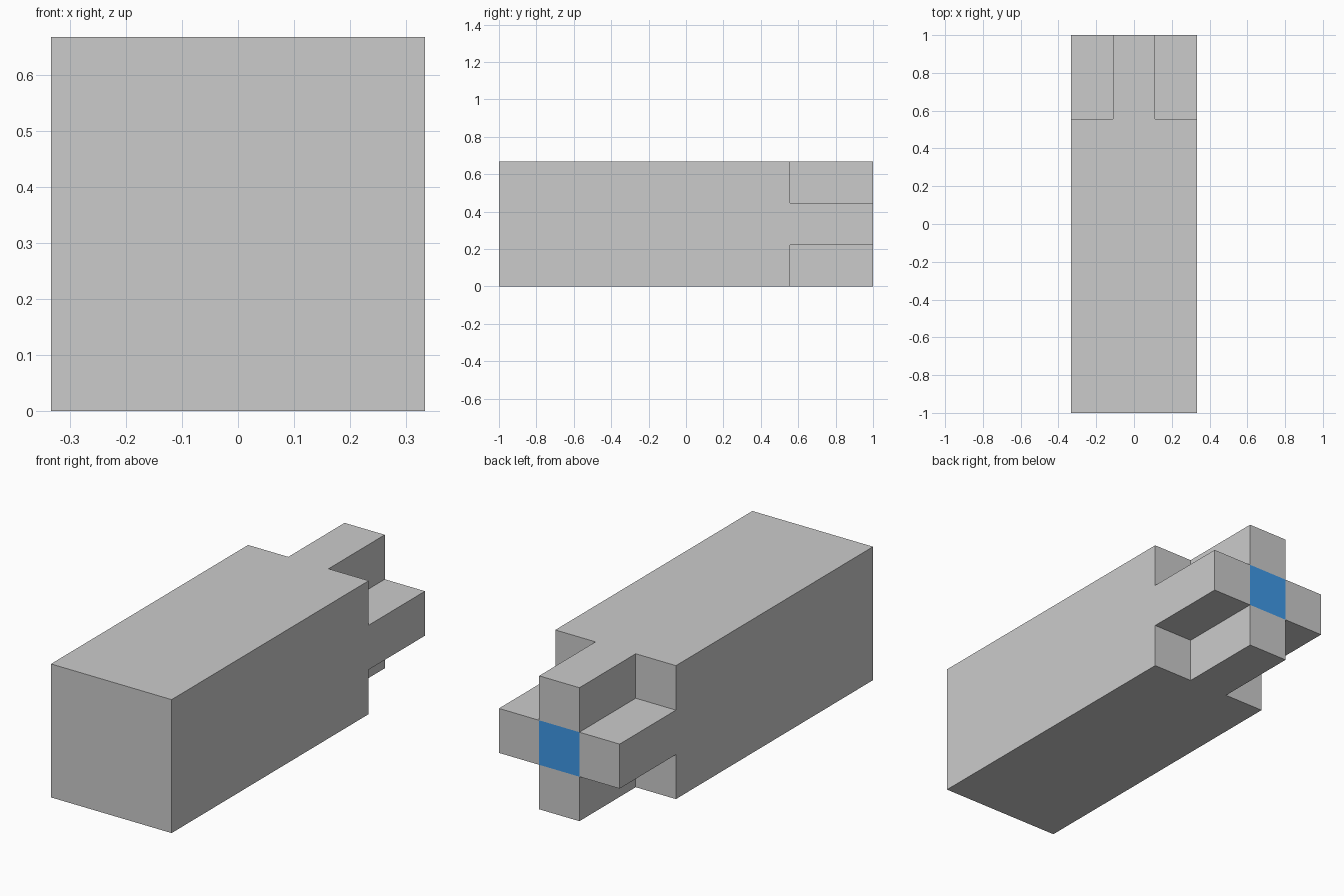
import bpy, bmesh

if "Cube" in bpy.data.objects:
    bpy.data.objects.remove(bpy.data.objects["Cube"])

# Grid lines in thirds across, with a long shaft and a short cross-shaped tip
X = [-1/3, -1/9, 1/9, 1/3]
Z = [0, 2/9, 4/9, 2/3]
Y = [-1, 5/9, 1]


def is_solid(i, j, k):
    if not (0 <= i < 3 and 0 <= j < 2 and 0 <= k < 3):
        return False
    return j == 0 or i == 1 or k == 1      # the tip drops its four corners


bm = bmesh.new()


def add_side(cell, axis, step):
    """One outer quad of a cell, facing along axis in direction step."""
    corners = []
    u, v = (axis + 1) % 3, (axis + 2) % 3
    for a, b in ((0, 0), (1, 0), (1, 1), (0, 1)):
        idx = list(cell)
        idx[axis] += step > 0
        idx[u] += a
        idx[v] += b
        corners.append(bm.verts.new((X[idx[0]], Y[idx[1]], Z[idx[2]])))
    face = bm.faces.new(corners if step > 0 else corners[::-1])
    # blue square in the middle of the tip
    face.material_index = int(cell == (1, 1, 1) and axis == 1 and step > 0)


# Outer skin only: a quad wherever a solid cell meets empty space
for i in range(3):
    for j in range(2):
        for k in range(3):
            if is_solid(i, j, k):
                for axis in range(3):
                    for step in (-1, 1):
                        n = [i, j, k]
                        n[axis] += step
                        if not is_solid(*n):
                            add_side((i, j, k), axis, step)

# Weld, then merge flat regions into single faces
bmesh.ops.remove_doubles(bm, verts=bm.verts[:], dist=1e-4)
bmesh.ops.dissolve_limit(bm, angle_limit=0.01, verts=bm.verts[:],
                         edges=bm.edges[:], delimit={'MATERIAL'})

mesh = bpy.data.meshes.new("cross_tipped_block")
bm.to_mesh(mesh)
bm.free()

grey = bpy.data.materials.new("plain_grey")
blue = bpy.data.materials.new("blue_end")
blue.diffuse_color = (0.05, 0.32, 0.8, 1)
blue.use_nodes = True
blue.node_tree.nodes["Principled BSDF"].inputs["Base Color"].default_value = blue.diffuse_color
mesh.materials.append(grey)
mesh.materials.append(blue)

block = bpy.data.objects.new("cross_tipped_block", mesh)
bpy.context.collection.objects.link(block)
